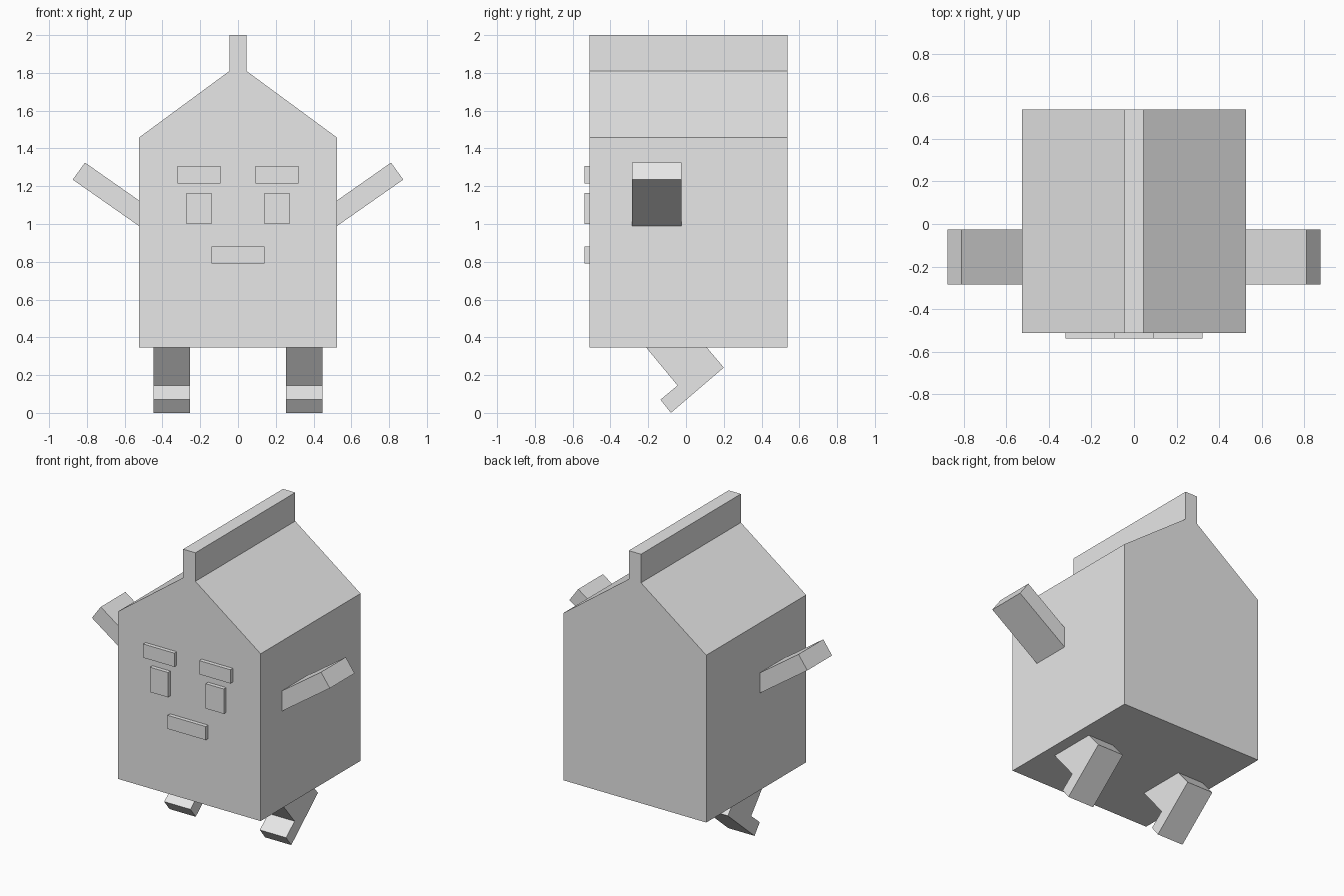
import bpy, bmesh
from mathutils import Vector

cube = bpy.data.objects.get("Cube")
if cube:
    bpy.data.objects.remove(cube, do_unlink=True)

grey = bpy.data.materials.new("light_grey")
grey.use_nodes = True
colour = (0.8, 0.8, 0.8, 1)
grey.diffuse_color = colour
grey.node_tree.nodes["Principled BSDF"].inputs["Base Color"].default_value = colour


def prism(name, profile, axis, start, end):
    """Extrude a closed profile along axis; x profiles are (y, z), y profiles are (x, z)."""
    def place(a, b):
        return (start, a, b) if axis == "x" else (a, start, b)
    bm = bmesh.new()
    face = bm.faces.new([bm.verts.new(place(a, b)) for a, b in profile])
    out = bmesh.ops.extrude_face_region(bm, geom=[face])
    shift = Vector((end - start, 0, 0) if axis == "x" else (0, end - start, 0))
    verts = [g for g in out["geom"] if isinstance(g, bmesh.types.BMVert)]
    bmesh.ops.translate(bm, verts=verts, vec=shift)
    bmesh.ops.recalc_face_normals(bm, faces=bm.faces)
    mesh = bpy.data.meshes.new(name)
    bm.to_mesh(mesh)
    bm.free()
    mesh.materials.append(grey)
    obj = bpy.data.objects.new(name, mesh)
    bpy.context.collection.objects.link(obj)
    return obj


def mirrored(profile, side):
    return [(side * x, z) for x, z in profile]


def rect(x0, x1, z0, z1):
    return [(x0, z0), (x1, z0), (x1, z1), (x0, z1)]


# Carton body with gabled top and upright ridge
half = [(0.525, 0.345), (0.525, 1.457), (0.045, 1.81), (0.045, 2.0)]
prism("carton_body", half + mirrored(half[::-1], -1), "y", -0.512, 0.537)

# Limbs run a little way into the body
arm = [(0.425, 0.92), (0.875, 1.235), (0.81, 1.325), (0.425, 1.055)]
leg = [(-0.247, 0.39), (-0.045, 0.145), (-0.135, 0.07),
       (-0.08, 0.0), (0.2, 0.24), (0.073, 0.39)]
brow = rect(0.092, 0.321, 1.215, 1.306)
eye = rect(0.139, 0.272, 1.0, 1.165)

for label, side in (("left", 1), ("right", -1)):
    prism(label + "_arm", mirrored(arm, side), "y", -0.285, -0.025)
    prism(label + "_leg", leg, "x", side * 0.255, side * 0.448)
    prism(label + "_eyebrow", mirrored(brow, side), "y", -0.538, -0.5)
    prism(label + "_eye", mirrored(eye, side), "y", -0.538, -0.5)

# Mouth
prism("mouth", rect(-0.141, 0.139, 0.79, 0.88), "y", -0.538, -0.5)
